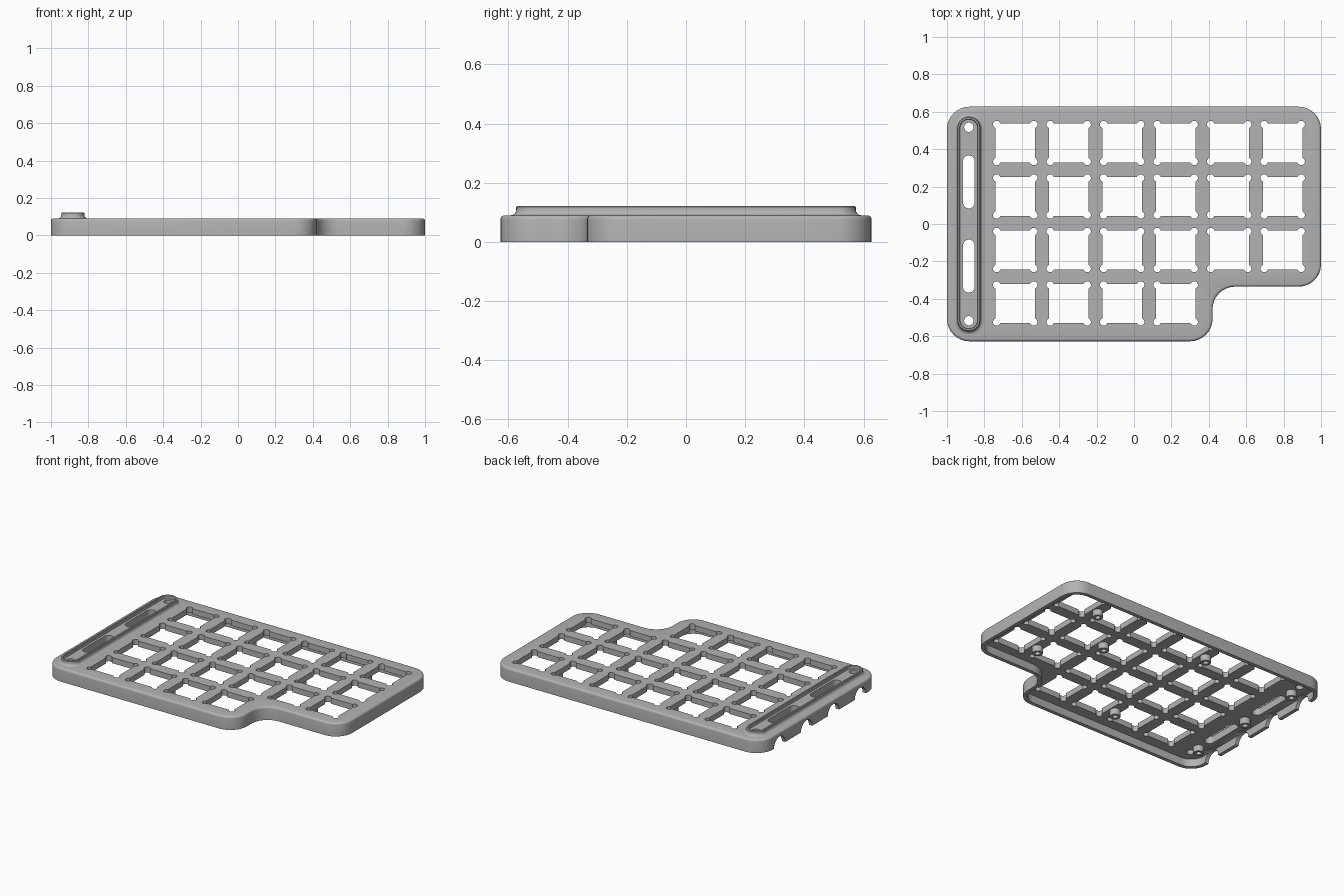
import bpy, bmesh, math
from mathutils import Vector

cube = bpy.data.objects.get("Cube")
if cube:
    bpy.data.objects.remove(cube, do_unlink=True)

grey = bpy.data.materials.new("mid_grey")
grey.use_nodes = True
grey.diffuse_color = (0.45, 0.45, 0.45, 1)
grey.node_tree.nodes["Principled BSDF"].inputs["Base Color"].default_value = (0.45, 0.45, 0.45, 1)

PITCH, HOLE = 0.286, 0.21
ROWS = [0.433 - PITCH * i for i in range(4)]
COLS = [-0.635 + PITCH * i for i in range(6)]
BAR_X = -0.883
TOP, CEILING, WALL = 0.09, 0.052, 0.025


def rounded(corners, radius, inset=0.0, steps=8):
    """Counter-clockwise axis-aligned outline with filleted corners, offset inwards."""
    points, count = [], len(corners)
    for i, corner in enumerate(corners):
        here = Vector(corner)
        din = (here - Vector(corners[i - 1])).normalized()
        dout = (Vector(corners[(i + 1) % count]) - here).normalized()
        turn = 1 if din.x * dout.y - din.y * dout.x > 0 else -1
        centre, r = here + radius * (dout - din), radius - turn * inset
        for k in range(steps + 1):
            t = math.pi / 2 * k / steps
            points.append(centre + r * (din * math.sin(t) - dout * math.cos(t)))
    return points


def stadium(x, y, half_x, half_y, inset=0.0):
    box = [(x - half_x, y - half_y), (x + half_x, y - half_y),
           (x + half_x, y + half_y), (x - half_x, y + half_y)]
    # a hair less than the full radius keeps every edge non-zero
    return rounded(box, half_x * 0.999, inset)


def dogbone(x, y):
    """Square opening with a relief circle in each corner."""
    points, e, r = [], 0.006, 0.02
    c, spread = HOLE / 2 - e, math.acos(e / r)
    for q in range(4):
        turn = math.pi / 2 * q
        for k in range(11):
            a = -spread + (math.pi / 2 + 2 * spread) * k / 10
            px, py = c + r * math.cos(a), c + r * math.sin(a)
            points.append(Vector((x + px * math.cos(turn) - py * math.sin(turn),
                                  y + px * math.sin(turn) + py * math.cos(turn))))
    return points


def loft(bm, layers):
    """Skin matching outlines given as (points, z), capped at both ends."""
    rings = [[bm.verts.new((p.x, p.y, z)) for p in pts] for pts, z in layers]
    for low, high in zip(rings, rings[1:]):
        for i in range(len(low)):
            j = (i + 1) % len(low)
            bm.faces.new((low[i], low[j], high[j], high[i]))
    bm.faces.new(rings[0][::-1])
    bm.faces.new(rings[-1])


def finish(bm, name):
    bmesh.ops.recalc_face_normals(bm, faces=bm.faces)
    mesh = bpy.data.meshes.new(name)
    bm.to_mesh(mesh)
    bm.free()
    mesh.materials.append(grey)
    obj = bpy.data.objects.new(name, mesh)
    bpy.context.collection.objects.link(obj)
    return obj


def select(obj):
    bpy.ops.object.select_all(action='DESELECT')
    obj.select_set(True)
    bpy.context.view_layer.objects.active = obj


def cut(obj, cutter):
    select(obj)
    mod = obj.modifiers.new("cut", 'BOOLEAN')
    mod.operation, mod.solver, mod.object = 'DIFFERENCE', 'EXACT', cutter
    bpy.ops.object.modifier_apply(modifier=mod.name)


def smooth(obj):
    select(obj)
    bpy.ops.object.shade_smooth_by_angle(angle=math.radians(35))


# Case: hollow shell with a rounded top edge
OUTLINE = [(-1, -0.627), (0.42, -0.627), (0.42, -0.335), (1, -0.335), (1, 0.627), (-1, 0.627)]
shell = [(WALL, CEILING), (WALL, 0), (0, 0), (0, TOP - 0.014)]
for k in range(1, 5):
    a = math.pi / 2 * k / 4
    shell.append((0.014 * (1 - math.cos(a)), TOP - 0.014 * (1 - math.sin(a))))
bm = bmesh.new()
loft(bm, [(rounded(OUTLINE, 0.12, d), z) for d, z in shell])
case = finish(bm, "case_shell")

# Raised bar: flared base, thin lip and sunken floor
bar = [(0, TOP - 0.006), (0, TOP)]
for k in range(1, 5):
    a = math.pi / 2 * k / 4
    bar.append((0.018 * math.sin(a), TOP + 0.018 * (1 - math.cos(a))))
bar += [(0.018, 0.118), (0.022, 0.122), (0.03, 0.122), (0.033, 0.119), (0.033, 0.1)]
bm = bmesh.new()
loft(bm, [(stadium(BAR_X, 0, 0.08, 0.592, d), z) for d, z in bar])
raised_bar = finish(bm, "raised_bar")

# Cutter for the key openings, missing where the corner steps in
bm = bmesh.new()
for r, y in enumerate(ROWS):
    for x in COLS[:4] if r == 3 else COLS:
        outline = dogbone(x, y)
        loft(bm, [(outline, 0.02), (outline, 0.2)])
key_cutter = finish(bm, "key_cutter")

# Cutter for the bar slots and end holes
bm = bmesh.new()
for side in (-1, 1):
    for y, hx, hy in ((0.225, 0.031, 0.142), (0.517, 0.025, 0.025)):
        outline = stadium(BAR_X, side * y, hx, hy)
        loft(bm, [(outline, 0.02), (outline, 0.2)])
slot_cutter = finish(bm, "slot_cutter")

# Cutter for the arched notches under the right wall
bm = bmesh.new()
for y in ROWS:
    arch = [stadium(0, 0, 0.06, 0.06)]
    rings = [[bm.verts.new((x, y + p.x, p.y)) for p in arch[0]] for x in (-1.05, -0.95)]
    for i in range(len(rings[0])):
        j = (i + 1) % len(rings[0])
        bm.faces.new((rings[0][i], rings[0][j], rings[1][j], rings[1][i]))
    bm.faces.new(rings[0][::-1])
    bm.faces.new(rings[1])
notch_cutter = finish(bm, "notch_cutter")

for cutter in (key_cutter, slot_cutter, notch_cutter):
    cut(case, cutter)
cut(raised_bar, slot_cutter)
for cutter in (key_cutter, slot_cutter, notch_cutter):
    bpy.data.objects.remove(cutter, do_unlink=True)
smooth(case)
smooth(raised_bar)

# Screw standoffs below the grid ribs and the bar
ribs = [x + PITCH / 2 for x in COLS]
spots = [(ribs[4], ROWS[0]), (ribs[4], ROWS[2]), (ribs[3], ROWS[1]), (ribs[1], ROWS[0]),
         (ribs[1], ROWS[3]), (BAR_X, 0.44), (BAR_X, 0), (BAR_X, -0.44)]
for n, (x, y) in enumerate(spots):
    bm = bmesh.new()
    tube = [(0.033, CEILING + 0.004), (0.033, 0.01), (0.017, 0.01), (0.017, CEILING)]
    loft(bm, [(stadium(x, y, r, r), z) for r, z in tube])
    smooth(finish(bm, f"standoff_{n + 1}"))
